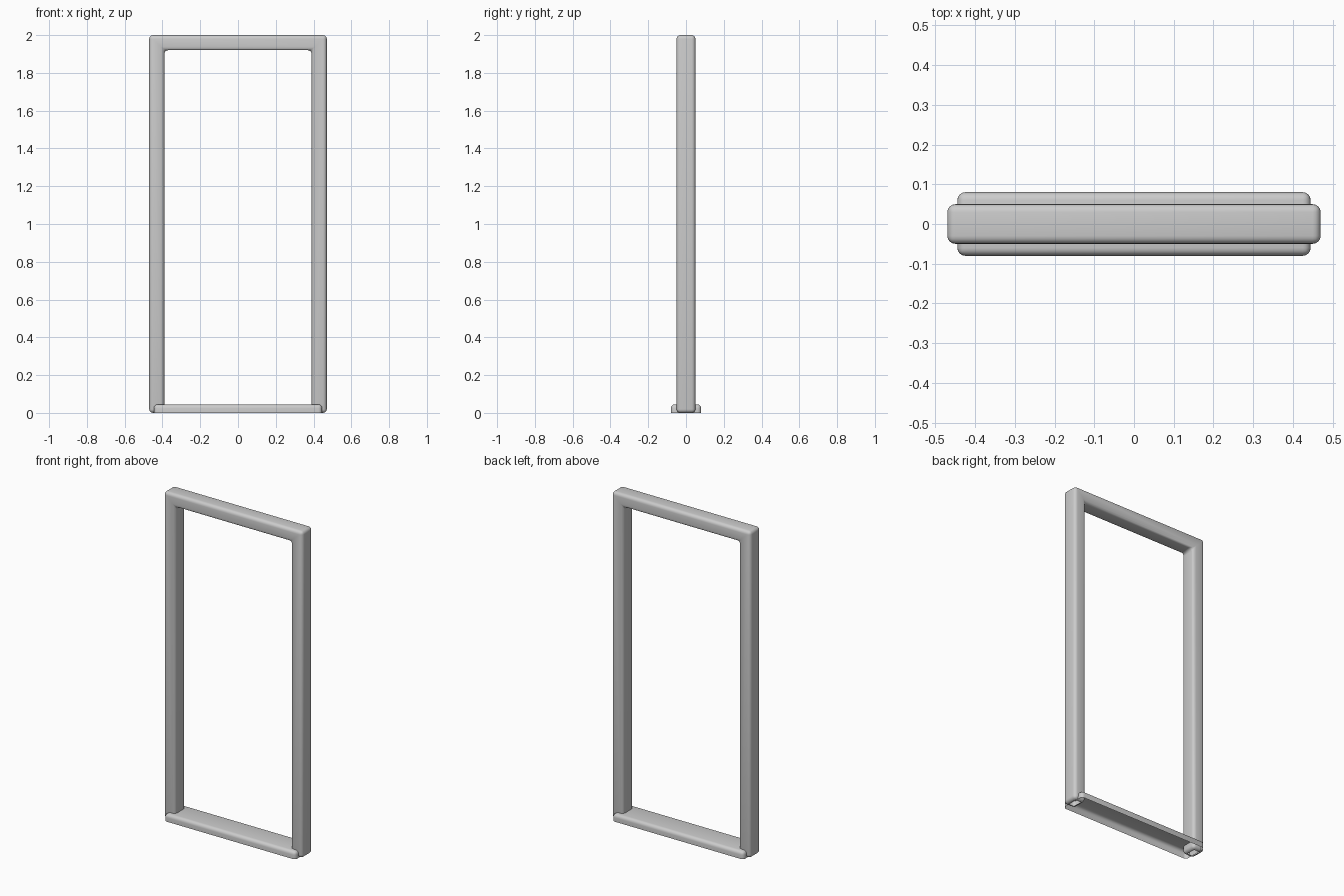
import bpy, bmesh

if "Cube" in bpy.data.objects:
    bpy.data.objects.remove(bpy.data.objects["Cube"])


def rounded_extrusion(name, outline, depth, radius, open_before_bevel):
    """Extrude an x-z outline along y, round all edges, leave the underside open."""
    bm = bmesh.new()
    front = bm.faces.new([bm.verts.new((x, -depth / 2, z)) for x, z in outline])
    ext = bmesh.ops.extrude_face_region(bm, geom=[front], use_keep_orig=True)
    verts = [g for g in ext["geom"] if isinstance(g, bmesh.types.BMVert)]
    bmesh.ops.translate(bm, verts=verts, vec=(0, depth, 0))
    bmesh.ops.recalc_face_normals(bm, faces=bm.faces)

    def open_bottom():
        flat = [f for f in bm.faces if all(abs(v.co.z) < 1e-5 for v in f.verts)]
        bmesh.ops.delete(bm, geom=flat, context='FACES')

    if open_before_bevel:
        open_bottom()
    edges = [e for e in bm.edges if len(e.link_faces) == 2]
    bmesh.ops.bevel(bm, geom=edges, offset=radius, segments=4, profile=0.5,
                    affect='EDGES', clamp_overlap=True)
    if not open_before_bevel:
        open_bottom()
    mesh = bpy.data.meshes.new(name)
    bm.to_mesh(mesh)
    bm.free()
    obj = bpy.data.objects.new(name, mesh)
    bpy.context.collection.objects.link(obj)
    bpy.ops.object.select_all(action='DESELECT')
    obj.select_set(True)
    bpy.context.view_layer.objects.active = obj
    bpy.ops.object.shade_smooth_by_angle(angle=0.6)
    return obj


# Two posts and the lintel as one upside-down U
half = [(0.47, 2.0), (0.47, 0.0), (0.39, 0.0), (0.39, 1.92)]
u_outline = half + [(-x, z) for x, z in reversed(half)]
rounded_extrusion("door_frame", u_outline, 0.10, 0.02, False)

# Low threshold running between and around the posts
sill = [(-0.445, 0.0), (0.445, 0.0), (0.445, 0.045), (-0.445, 0.045)]
rounded_extrusion("threshold", sill, 0.16, 0.02, True)
